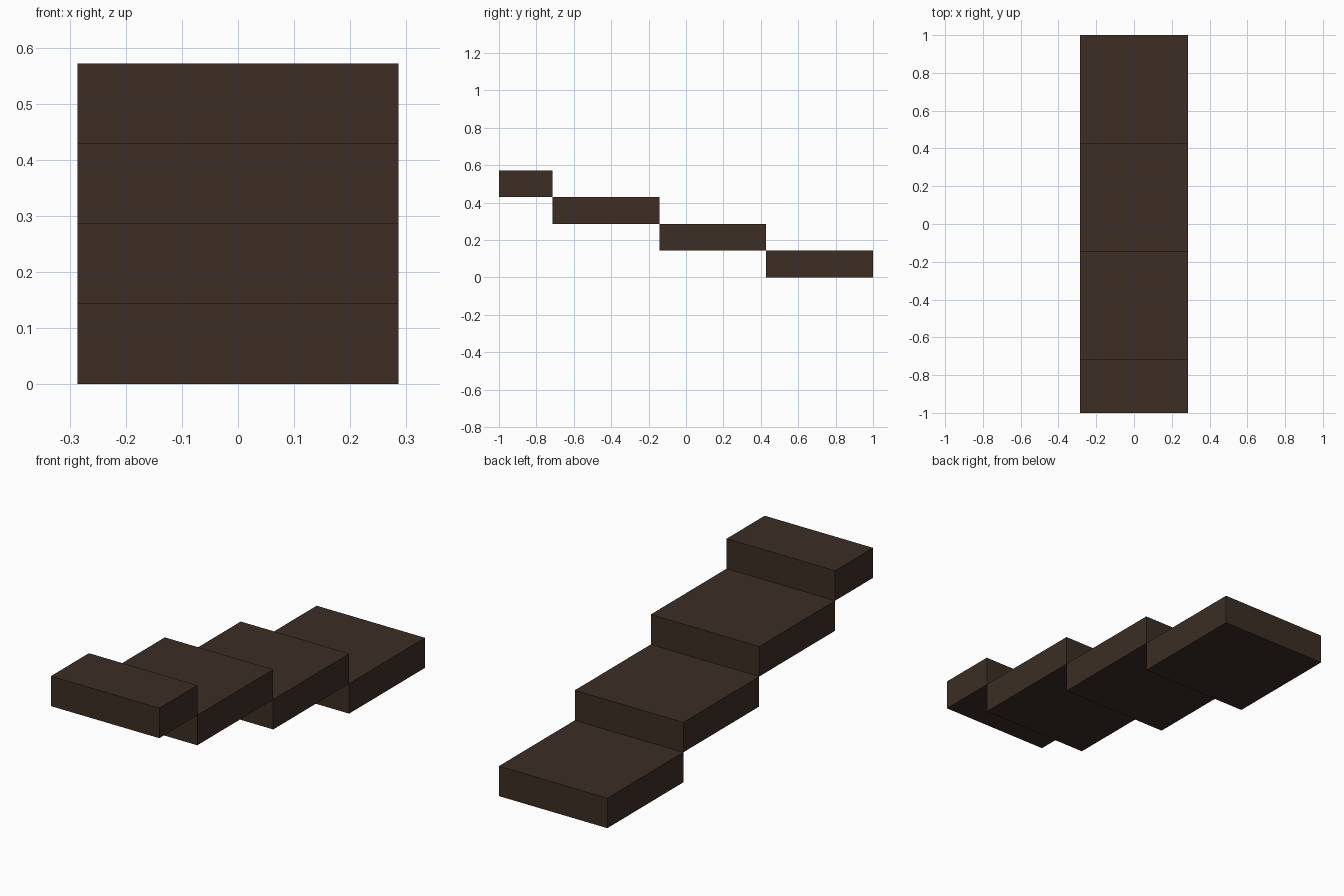
import bpy

cube = bpy.data.objects.get("Cube")
if cube:
    bpy.data.objects.remove(cube, do_unlink=True)

# Dark wood colour
wood = bpy.data.materials.new("dark_brown_wood")
wood.use_nodes = True
colour = (0.045, 0.027, 0.018, 1)
wood.diffuse_color = colour
wood.node_tree.nodes["Principled BSDF"].inputs["Base Color"].default_value = colour

UNIT = 1 / 7          # height of one step
WIDTH = 4 * UNIT


def add_step(name, y_front, depth, z_bottom):
    """Solid block running back from y_front and up from z_bottom."""
    bpy.ops.mesh.primitive_cube_add(size=1)
    step = bpy.context.object
    step.name = name
    for v in step.data.vertices:
        v.co.x *= WIDTH
        v.co.y = y_front + (v.co.y + 0.5) * depth
        v.co.z = z_bottom + (v.co.z + 0.5) * UNIT
    step.data.materials.append(wood)


# Three full treads climbing from the back towards the front
for i, name in enumerate(("bottom_step", "lower_middle_step", "upper_middle_step")):
    add_step(name, 1 - (i + 1) * WIDTH, WIDTH, i * UNIT)

# Half-depth tread at the top
add_step("top_step", -1, WIDTH / 2, 3 * UNIT)
